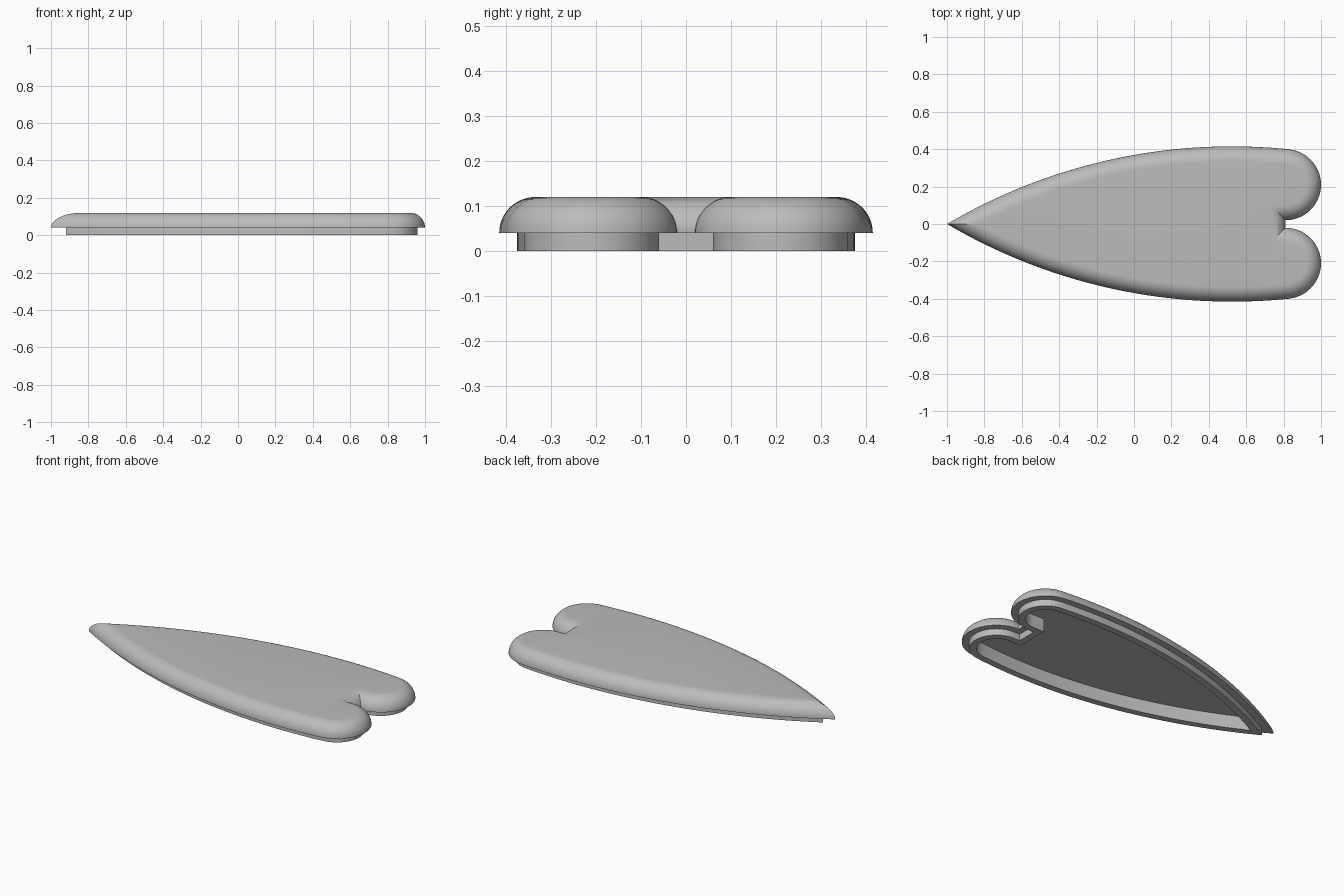
import bpy, bmesh
from math import sin, cos, pi, sqrt, atan2, radians
from mathutils import Vector

if "Cube" in bpy.data.objects:
    bpy.data.objects.remove(bpy.data.objects["Cube"])

SIDE_R, SIDE_C = 3.0, Vector((0.523, -2.585))   # long side arc
LOBE_R, LOBE_C = 0.19, Vector((0.81, 0.21))     # round lobe
GAP = 0.02                                      # half width of the notch
EDGE, LIP, BASE = 0.08, 0.04, 0.04              # edge radius, lip step, lip height


def arc(centre, r, a, b, n):
    return [centre + r * Vector((cos(a + (b - a) * i / n), sin(a + (b - a) * i / n)))
            for i in range(n + 1)]


def outline(d):
    """Heart outline inset by d, with mitred corners."""
    R, r = SIDE_R - d, LOBE_R - d
    # where the side arc meets the lobe arc
    span = LOBE_C - SIDE_C
    a = (R * R - r * r + span.length_squared) / (2 * span.length)
    u = span.normalized()
    meet = SIDE_C + u * a + Vector((-u.y, u.x)) * -sqrt(max(R * R - a * a, 0))
    other = SIDE_C + u * a + Vector((-u.y, u.x)) * sqrt(max(R * R - a * a, 0))
    meet = max(meet, other, key=lambda p: p.y)
    tip = Vector((SIDE_C.x - sqrt(R * R - SIDE_C.y ** 2), 0))
    angle = lambda p, c: atan2(p.y - c.y, p.x - c.x)
    half = arc(SIDE_C, R, angle(tip, SIDE_C), angle(meet, SIDE_C), 48)
    half += arc(LOBE_C, r, angle(meet, LOBE_C), -pi / 2, 32)[1:]
    half.append(Vector((LOBE_C.x - d, GAP + d)))
    if d == 0:
        half[-1].x -= 0.002
    # mirror to the other side, sharing the tip
    return half + [Vector((p.x, -p.y)) for p in reversed(half[1:])]


# cross-section from the cavity roof, round the lip, up the rounded edge
section = [(2 * LIP, 0.08), (2 * LIP, 0), (LIP, 0), (LIP, BASE)]
section += [(EDGE * (1 - cos(t * pi / 24)), BASE + EDGE * sin(t * pi / 24)) for t in range(13)]

bm = bmesh.new()
rings = [[bm.verts.new((p.x, p.y, z)) for p in outline(d)] for d, z in section]
for low, high in zip(rings, rings[1:]):
    n = len(low)
    for i in range(n):
        j = (i + 1) % n
        bm.faces.new((low[i], low[j], high[j], high[i]))
bm.faces.new(rings[0])
bm.faces.new(rings[-1])
bmesh.ops.recalc_face_normals(bm, faces=bm.faces)
mesh = bpy.data.meshes.new("heart_lid")
bm.to_mesh(mesh)
bm.free()

# plain grey
GREY = (0.5, 0.5, 0.5, 1)
mat = bpy.data.materials.new("plain grey")
mat.use_nodes = True
mat.diffuse_color = GREY
mat.node_tree.nodes["Principled BSDF"].inputs["Base Color"].default_value = GREY
mesh.materials.append(mat)

lid = bpy.data.objects.new("heart_lid", mesh)
bpy.context.collection.objects.link(lid)
bpy.context.view_layer.objects.active = lid
lid.select_set(True)
bpy.ops.object.shade_smooth_by_angle(angle=radians(30))
